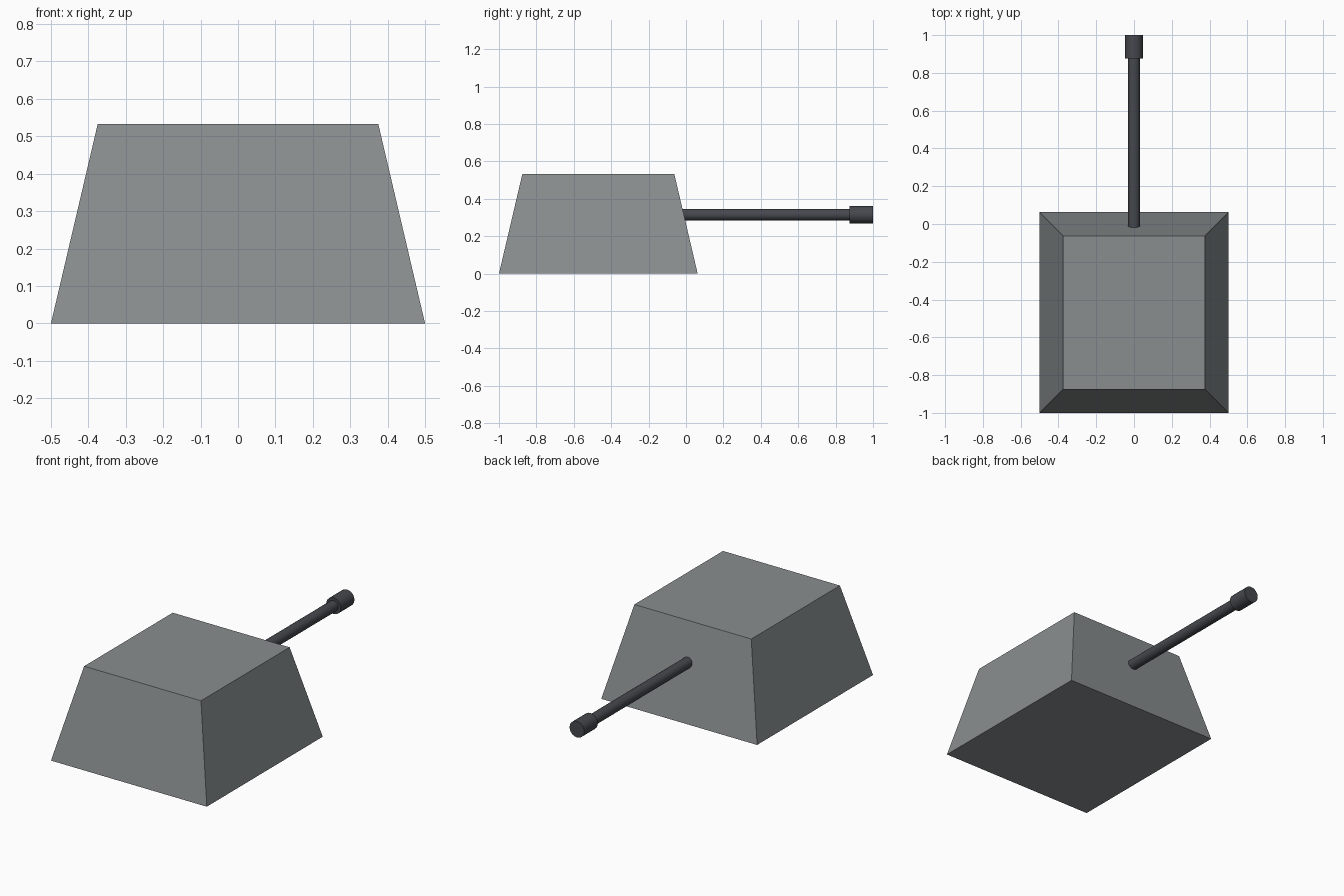
import bpy, bmesh
from math import pi

if "Cube" in bpy.data.objects:
    bpy.data.objects.remove(bpy.data.objects["Cube"])


def material(name, rgb):
    mat = bpy.data.materials.new(name)
    mat.diffuse_color = (*rgb, 1)
    mat.use_nodes = True
    mat.node_tree.nodes["Principled BSDF"].inputs["Base Color"].default_value = mat.diffuse_color
    return mat


hull_grey = material("hull_grey", (0.25, 0.27, 0.275))
gun_metal = material("gun_metal", (0.06, 0.065, 0.075))


def tube(name, radius, y0, y1, z):
    """Cylinder lying along y."""
    bpy.ops.mesh.primitive_cylinder_add(
        vertices=20, radius=radius, depth=y1 - y0,
        location=(0, (y0 + y1) / 2, z), rotation=(pi / 2, 0, 0))
    ob = bpy.context.object
    ob.name = name
    ob.data.materials.append(gun_metal)
    return ob


# Turret body: a box with its top face drawn in on all sides
HEIGHT, INSET = 0.533, 0.125
Y_BACK, Y_FRONT = -1.0, 0.0625
bm = bmesh.new()
bmesh.ops.create_cube(bm, size=1)
for v in bm.verts:
    inset = INSET if v.co.z > 0 else 0
    v.co.x *= 1 - 2 * inset
    v.co.y = (Y_BACK + Y_FRONT) / 2 + v.co.y * (Y_FRONT - Y_BACK - 2 * inset)
    v.co.z = (v.co.z + 0.5) * HEIGHT
mesh = bpy.data.meshes.new("turret_body")
bm.to_mesh(mesh)
bm.free()
mesh.materials.append(hull_grey)
bpy.context.collection.objects.link(bpy.data.objects.new("turret_body", mesh))

# Gun barrel and thicker muzzle
for part in (("gun_barrel", 0.031, -0.06, 0.88), ("muzzle", 0.047, 0.875, 1.0)):
    tube(*part, 0.315)
    bpy.ops.object.shade_smooth_by_angle()
